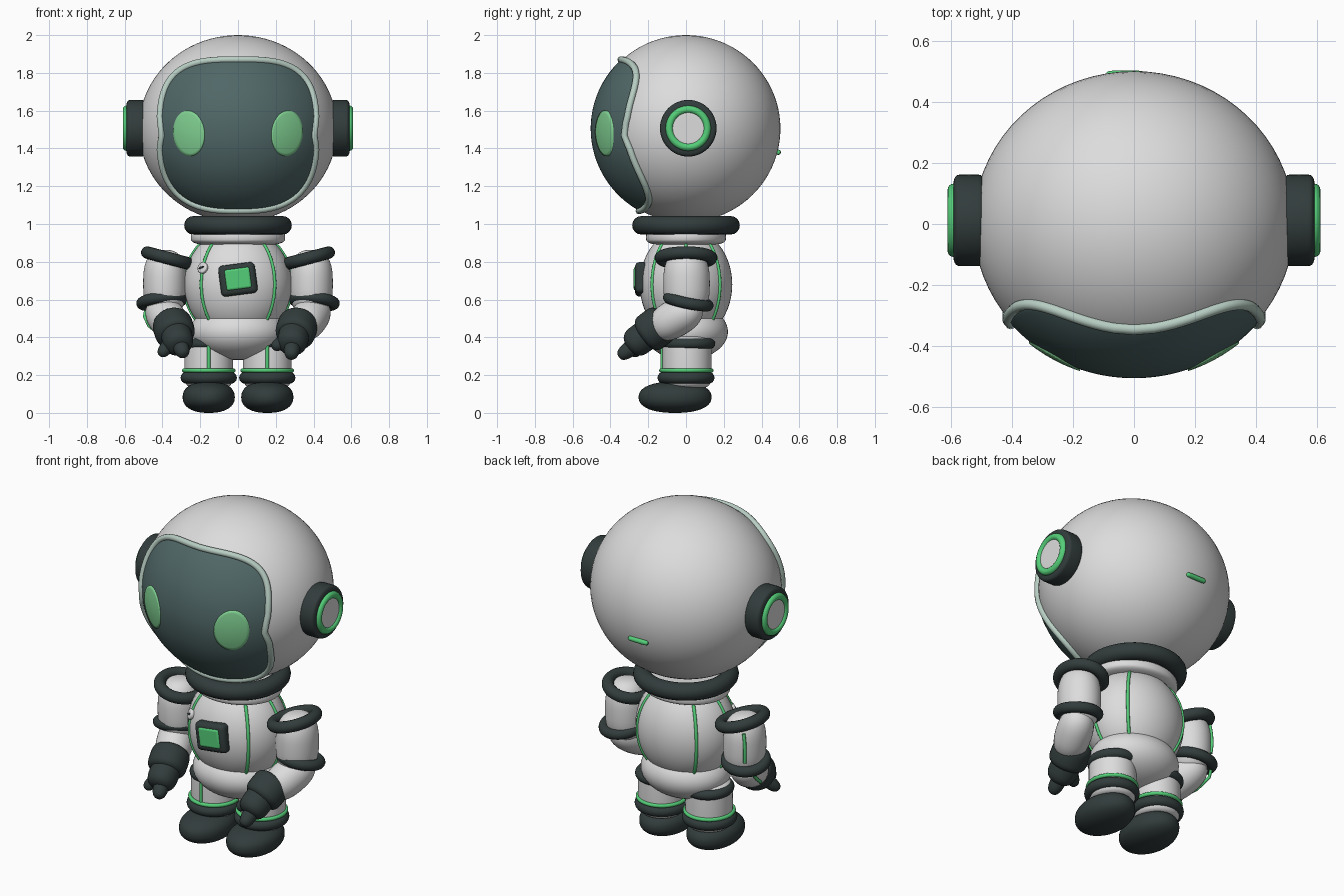
import bpy, math
from mathutils import Vector, Matrix

if "Cube" in bpy.data.objects:
    bpy.data.objects.remove(bpy.data.objects["Cube"])


def material(name, r, g, b):
    m = bpy.data.materials.new(name)
    m.diffuse_color = (r, g, b, 1)
    m.use_nodes = True
    m.node_tree.nodes["Principled BSDF"].inputs["Base Color"].default_value = m.diffuse_color
    return m


WHITE = material("suit_white", .72, .72, .72)
DARK = material("dark_rubber", .032, .045, .045)
GREEN = material("trim_green", .09, .62, .19)
GLASS = material("visor_glass", .08, .135, .135)
RIM = material("visor_rim_pale", .48, .62, .55)
EYE = material("eye_green", .22, .64, .29)

HEAD_C, HEAD_R = Vector((0, 0, 1.505)), Vector((.525, .5, .495))
TORSO_C, TORSO_R = Vector((0, 0, .68)), Vector((.285, .245, .30))


def mesh_obj(name, verts, faces, mat, matrix=Matrix()):
    me = bpy.data.meshes.new(name)
    me.from_pydata([matrix @ Vector(v) for v in verts], [], faces)
    me.materials.append(mat)
    for f in me.polygons:
        f.use_smooth = True
    ob = bpy.data.objects.new(name, me)
    bpy.context.collection.objects.link(ob)
    return ob


def blob(name, loc, radii, mat, p=2, rot=Matrix(), seg=48, rings=28):
    """Ellipsoid; a higher p makes it closer to a rounded cylinder."""
    verts, faces = [(0, 0, -radii[2])], []
    for i in range(1, rings):
        t = -math.pi / 2 + math.pi * i / rings
        r = math.cos(t) ** (2 / p)
        z = math.copysign(abs(math.sin(t)) ** (2 / p), t)
        for j in range(seg):
            a = math.tau * j / seg
            verts.append((radii[0] * r * math.cos(a), radii[1] * r * math.sin(a), radii[2] * z))
    verts.append((0, 0, radii[2]))
    top = len(verts) - 1
    for j in range(seg):
        k = (j + 1) % seg
        faces.append((0, 1 + k, 1 + j))
        faces.append((top, top - seg + j, top - seg + k))
        for i in range(rings - 2):
            b = 1 + i * seg
            faces.append((b + j, b + k, b + seg + k, b + seg + j))
    return mesh_obj(name, verts, faces, mat, Matrix.Translation(loc) @ rot)


def limb(name, a, b, r, mat, p=2.6):
    """Rounded segment reaching from a to b."""
    a, b = Vector(a), Vector(b)
    rot = (b - a).to_track_quat('Z', 'Y').to_matrix().to_4x4()
    return blob(name, (a + b) / 2, (r, r, (b - a).length / 2), mat, p, rot, 32, 20)


def ring(name, loc, rx, ry, minor, mat, rot=Matrix(), seg=56, ms=16):
    """Torus with an oval path."""
    verts, faces = [], []
    for i in range(seg):
        a = math.tau * i / seg
        for j in range(ms):
            b = math.tau * j / ms
            c = minor * math.cos(b)
            verts.append(((rx + c) * math.cos(a), (ry + c) * math.sin(a), minor * math.sin(b)))
            i2, j2 = (i + 1) % seg, (j + 1) % ms
            faces.append((i * ms + j, i2 * ms + j, i2 * ms + j2, i * ms + j2))
    return mesh_obj(name, verts, faces, mat, Matrix.Translation(loc) @ rot)


def tube(name, pts, r, mat, cyclic=False):
    cu = bpy.data.curves.new(name, 'CURVE')
    cu.dimensions = '3D'
    cu.bevel_depth, cu.bevel_resolution, cu.use_fill_caps = r, 3, True
    sp = cu.splines.new('POLY')
    sp.points.add(len(pts) - 1)
    for q, v in zip(sp.points, pts):
        q.co = (*v, 1)
    sp.use_cyclic_u, sp.use_smooth = cyclic, True
    cu.materials.append(mat)
    ob = bpy.data.objects.new(name, cu)
    bpy.context.collection.objects.link(ob)
    bpy.ops.object.select_all(action='DESELECT')
    ob.select_set(True)
    bpy.context.view_layer.objects.active = ob
    bpy.ops.object.convert(target='MESH')


def on_head(x, z, s=1.0):
    """Point on the front of the helmet, s = enlargement."""
    d = 1 - (x / HEAD_R.x / s) ** 2 - ((z - HEAD_C.z) / HEAD_R.z / s) ** 2
    return Vector((x, -HEAD_R.y * s * math.sqrt(max(d, 0)), z))


def patch(name, cx, cz, outline, s, mat, rings=16):
    """Filled outline wrapped on the helmet, edge sunk to the helmet surface."""
    n = len(outline)
    verts, faces = [on_head(cx, cz, s)], []
    for i in range(1, rings + 2):
        f = min(i / rings, 1)
        for x, z in outline:
            verts.append(on_head(cx + x * f, cz + z * f, s if i <= rings else .99))
    for j in range(n):
        k = (j + 1) % n
        faces.append((0, 1 + j, 1 + k))
        for i in range(rings):
            b = 1 + i * n
            faces.append((b + j, b + n + j, b + n + k, b + k))
    return mesh_obj(name, verts, faces, mat)


def visor_outline(n=120):
    pts = []
    for i in range(n):
        a = math.tau * i / n
        c, s = math.cos(a), math.sin(a)
        p = 3.2 if s > 0 else 2.7
        notch = 1 - .03 * math.exp(-(s / .05) ** 2)
        pts.append((.415 * notch * math.copysign(abs(c) ** (2 / p), c),
                    .40 * math.copysign(abs(s) ** (2 / p), s)))
    return pts


# Helmet, visor and eyes
blob("helmet", HEAD_C, HEAD_R, WHITE, seg=72, rings=44)
shape = visor_outline()
patch("visor", 0, 1.47, shape, 1.009, GLASS, 24)
tube("visor_rim", [on_head(x, z + 1.47, 1.01) for x, z in shape], .018, RIM, True)
for sx, side in ((-1, "left"), (1, "right")):
    tilt = Matrix.Rotation(-sx * .1, 2)
    oval = [tilt @ Vector((.083 * math.cos(math.tau * i / 40), .121 * math.sin(math.tau * i / 40)))
            for i in range(40)]
    patch(side + "_eye", sx * .26, 1.48, oval, 1.02, EYE, 8)
limb("helmet_back_mark", (-.09, .488, 1.38), (.035, .488, 1.38), .014, GREEN, 5)

# Ear pods
SIDEWAYS = Matrix.Rotation(math.pi / 2, 4, 'Y')
for sx, side in ((-1, "left"), (1, "right")):
    blob(side + "_ear_pod", (sx * .54, .012, 1.507), (.15, .15, .053), DARK, 7, SIDEWAYS)
    ring(side + "_ear_ring", (sx * .59, .012, 1.507), .1, .1, .02, GREEN, SIDEWAYS)
    blob(side + "_ear_disc", (sx * .59, .012, 1.507), (.092, .092, .01), WHITE, 7, SIDEWAYS)

# Neck, torso and pelvis
ring("neck_ring", (0, 0, .993), .236, .236, .049, DARK)
blob("collar", (0, 0, .93), (.25, .212, .045), WHITE, 3.5)
blob("torso", TORSO_C, TORSO_R, WHITE)
blob("pelvis", (0, 0, .43), (.255, .222, .15), WHITE)
for n, deg in enumerate((43, 90, 137, -43, -90, -137)):
    a, pts = math.radians(deg), []
    for i in range(25):
        z = .495 + .4 * i / 24
        r = math.sqrt(1 - ((z - TORSO_C.z) / TORSO_R.z) ** 2)
        pts.append((TORSO_R.x * r * math.sin(a), -TORSO_R.y * r * math.cos(a), z))
    tube("torso_piping_%d" % (n + 1), pts, .009, GREEN)


# Chest panel and button
def rounded_box(name, loc, size, bevel, mat, roll):
    bpy.ops.mesh.primitive_cube_add(size=1, location=loc, rotation=(0, roll, 0))
    ob = bpy.context.object
    ob.name, ob.scale = name, size
    bpy.ops.object.transform_apply(location=False, rotation=False, scale=True)
    mod = ob.modifiers.new("round", 'BEVEL')
    mod.width, mod.segments = bevel, 4
    ob.data.materials.append(mat)
    bpy.ops.object.shade_smooth_by_angle()


rounded_box("chest_panel", (0, -.235, .707), (.195, .07, .165), .025, DARK, -.13)
rounded_box("chest_screen", (0, -.262, .71), (.135, .03, .112), .012, GREEN, -.13)
normal = Vector((-.185 / .081, -.173 / .06, .085 / .09)).normalized()
face_out = normal.to_track_quat('Z', 'Y').to_matrix().to_4x4()
spot = Vector((-.186, -.176, .767))
blob("chest_button", spot, (.03, .03, .012), WHITE, 5, face_out, 24, 12)
limb("button_mark", spot + normal * .012 + Vector((-.015, .008, -.006)),
     spot + normal * .012 + Vector((.015, -.008, .006)), .005, DARK)

# Legs and shoes
for sx, side in ((-1, "left"), (1, "right")):
    x = sx * .155
    blob(side + "_leg", (x, .005, .27), (.128, .13, .14), WHITE, 6)
    ring(side + "_thigh_ring", (x, .012, .367), .112, .115, .028, DARK)
    ring(side + "_shin_ring", (x, .002, .225), .131, .133, .011, GREEN)
    ring(side + "_ankle_ring", (x, 0, .186), .118, .12, .031, DARK)
    blob(side + "_shoe", (x, -.058, .083), (.138, .193, .083), DARK, 2.3)
    tube(side + "_leg_piping", [(x, -.126, .22), (x, -.127, .3), (x, -.126, .36)], .009, GREEN)

# Arms: shared sleeve and rings, hands posed separately
for sx, side in ((-1, "left"), (1, "right")):
    blob(side + "_upper_arm", (sx * .388, .003, .685), (.114, .123, .178), WHITE, 2.7)
    ring(side + "_shoulder_ring", (sx * .372, 0, .82), .112, .132, .033, DARK,
         Matrix.Rotation(-sx * .26, 4, 'Y'))
    ring(side + "_elbow_ring", (sx * .403, .012, .59), .106, .106, .03, DARK,
         Matrix.Rotation(sx * .1, 4, 'Y') @ Matrix.Rotation(-.2, 4, 'X'))
    limb(side + "_forearm", (sx * .43, .07, .575), (sx * .325, -.18, .43), .1, WHITE, 2.4)

HANDS = {  # offset inward of the hand, fingertip, thumb tip
    "left": (-.335, (-.285, -.345, .305), (-.412, -.285, .305)),
    "right": (.305, (.28, -.355, .295), (.185, -.275, .345)),
}
for side, (x, tip, thumb) in HANDS.items():
    s = math.copysign(1, x)
    limb(side + "_cuff", (x + s * .02, -.105, .49), (x - s * .01, -.225, .40), .107, DARK, 4)
    limb(side + "_palm", (x, -.16, .45), (x - s * .025, -.305, .345), .082, DARK, 3)
    limb(side + "_fingers", (x - s * .01, -.22, .40), tip, .042, DARK)
    limb(side + "_thumb", (x - s * .01, -.2, .41), thumb, .036, DARK)

# Piping on one sleeve
tube("left_sleeve_piping", [(-.45, .1, .79), (-.458, .103, .74), (-.461, .105, .68), (-.457, .1, .62)],
     .009, GREEN)
tube("left_forearm_piping", [(-.485, .075, .56), (-.495, .04, .51), (-.47, -.03, .46), (-.42, -.09, .42)],
     .009, GREEN)
